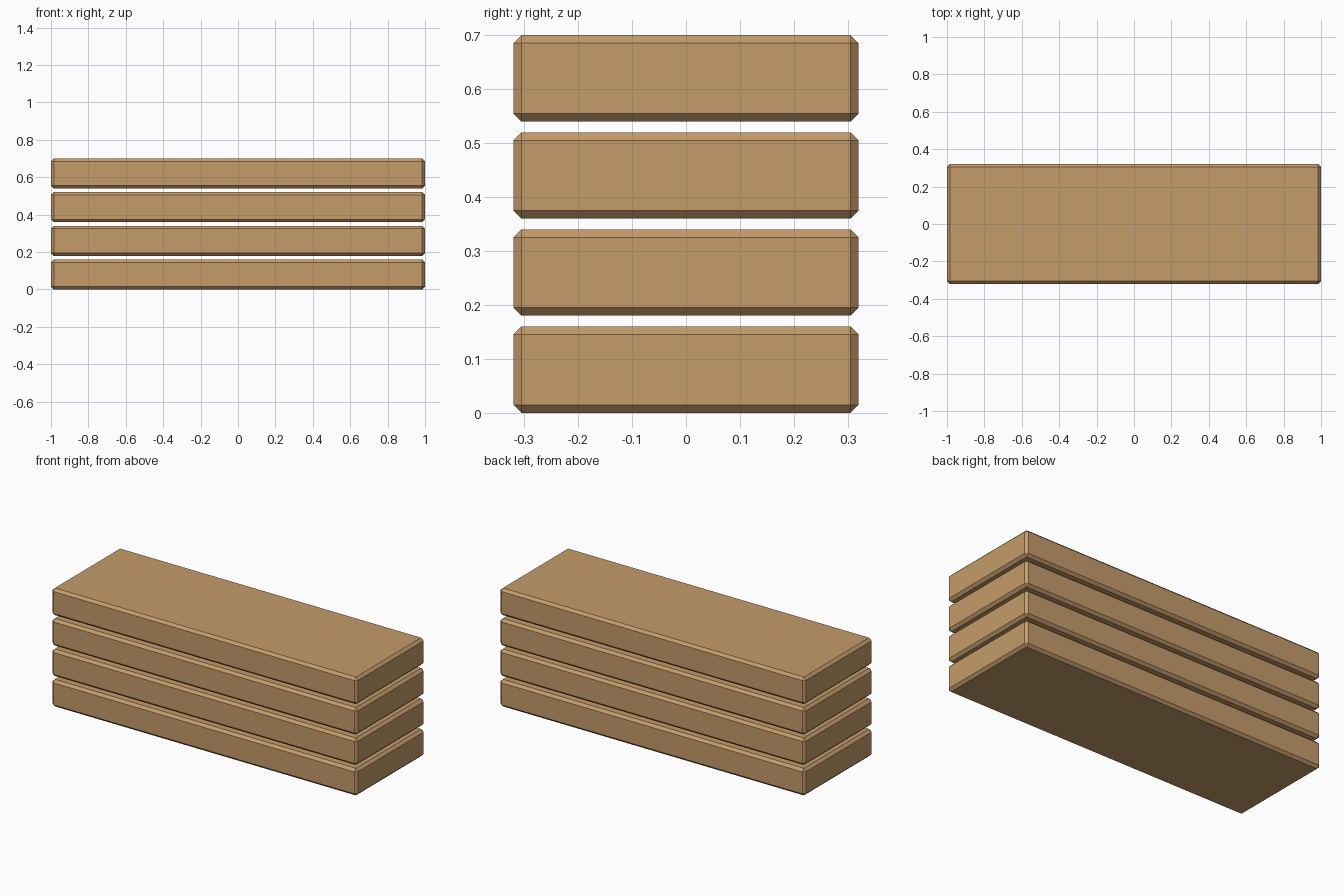
import bpy, bmesh
from mathutils import Matrix

if "Cube" in bpy.data.objects:
    bpy.data.objects.remove(bpy.data.objects["Cube"])

LENGTH, WIDTH, THICK = 2.0, 0.64, 0.16
PITCH, CHAMFER, COUNT = 0.18, 0.015, 4

wood = bpy.data.materials.new("light wood")
wood.diffuse_color = (0.56, 0.332, 0.147, 1)
wood.use_nodes = True
wood.node_tree.nodes["Principled BSDF"].inputs["Base Color"].default_value = wood.diffuse_color


def plank(name, z):
    """Flat-shaded board with chamfered edges, its underside at height z."""
    bm = bmesh.new()
    bmesh.ops.create_cube(bm, size=1, matrix=Matrix.Diagonal((LENGTH, WIDTH, THICK, 1)))
    bmesh.ops.bevel(bm, geom=bm.edges[:], offset=CHAMFER, offset_type='OFFSET',
                    segments=1, affect='EDGES')
    mesh = bpy.data.meshes.new(name)
    bm.to_mesh(mesh)
    bm.free()
    mesh.materials.append(wood)
    obj = bpy.data.objects.new(name, mesh)
    obj.location.z = z + THICK / 2
    bpy.context.collection.objects.link(obj)


# Stack of planks with small gaps between them
for i in range(COUNT):
    plank(f"plank_{i + 1}", i * PITCH)
